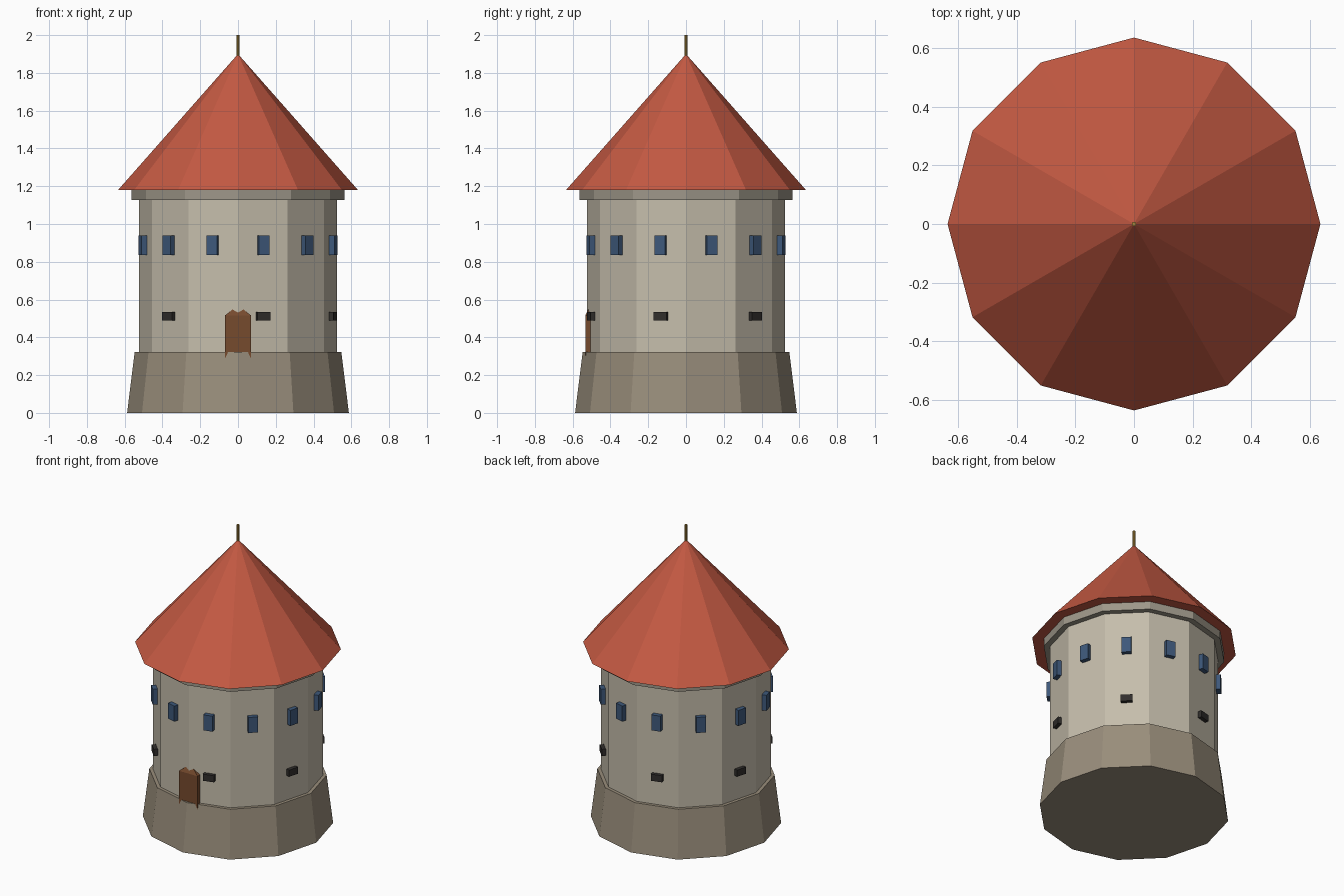
import bpy, bmesh, math
from mathutils import Matrix

if "Cube" in bpy.data.objects:
    bpy.data.objects.remove(bpy.data.objects["Cube"])


def material(name, rgb):
    m = bpy.data.materials.new(name)
    m.diffuse_color = (*rgb, 1)
    m.use_nodes = True
    m.node_tree.nodes["Principled BSDF"].inputs["Base Color"].default_value = m.diffuse_color
    return m


ROOF = material("red_tile", (0.55, 0.10, 0.055))
WALL = material("pale_stone", (0.56, 0.51, 0.41))
BASE = material("dark_stone", (0.32, 0.27, 0.20))
TRIM = material("trim_stone", (0.34, 0.31, 0.25))
GLASS = material("blue_glass", (0.048, 0.098, 0.195))
WOOD = material("brown_wood", (0.18, 0.069, 0.027))
DARK = material("dark_opening", (0.03, 0.027, 0.025))
GOLD = material("gold", (0.43, 0.26, 0.045))


def finish(name, bm, mat):
    bmesh.ops.recalc_face_normals(bm, faces=bm.faces)
    mesh = bpy.data.meshes.new(name)
    bm.to_mesh(mesh)
    bm.free()
    mesh.materials.append(mat)
    ob = bpy.data.objects.new(name, mesh)
    bpy.context.collection.objects.link(ob)
    return ob


def drum(name, r_low, r_high, z0, z1, mat, sides=12):
    """Capped prism, frustum or cone with a corner facing straight front."""
    bm = bmesh.new()
    bmesh.ops.create_cone(bm, cap_ends=True, segments=sides, radius1=r_low,
                          radius2=r_high, depth=z1 - z0,
                          matrix=Matrix.Translation((0, 0, (z0 + z1) / 2)))
    bmesh.ops.remove_doubles(bm, verts=bm.verts, dist=1e-5)
    return finish(name, bm, mat)


def wall_blocks(name, angles, r_out, width, z0, z1, mat, depth=0.05):
    """Blocks set into the wall faces at the given angles."""
    for i, a in enumerate(angles):
        bm = bmesh.new()
        m = (Matrix.Rotation(math.radians(a), 4, 'Z')
             @ Matrix.Translation((r_out - depth / 2, 0, (z0 + z1) / 2))
             @ Matrix.Diagonal((depth, width, z1 - z0, 1)))
        bmesh.ops.create_cube(bm, size=1, matrix=m)
        finish(f"{name}_{i + 1}", bm, mat)


# Tower body
drum("sloped_base", 0.587, 0.547, 0, 0.323, BASE)
drum("wall", 0.525, 0.525, 0.323, 1.127, WALL)
drum("cornice", 0.563, 0.563, 1.127, 1.18, TRIM)
drum("roof", 0.635, 0, 1.18, 1.90, ROOF)
drum("finial", 0.008, 0.008, 1.88, 2.0, GOLD, sides=8)

# Windows on every face, slits on every second face
wall_blocks("window", range(15, 360, 30), 0.537, 0.06, 0.835, 0.94, GLASS)
wall_blocks("slit", range(45, 360, 60), 0.532, 0.072, 0.49, 0.535, DARK)

# Door block with a low pyramid top
bm = bmesh.new()
bmesh.ops.create_cube(bm, size=1, matrix=Matrix.Translation((0, -0.506, 0.39))
                      @ Matrix.Diagonal((0.14, 0.054, 0.25, 1)))
bm.normal_update()
top = max(bm.faces, key=lambda f: f.calc_center_median().z)
peak = bmesh.ops.poke(bm, faces=[top])["verts"][0]
peak.co.z = 0.57
finish("door", bm, WOOD)
